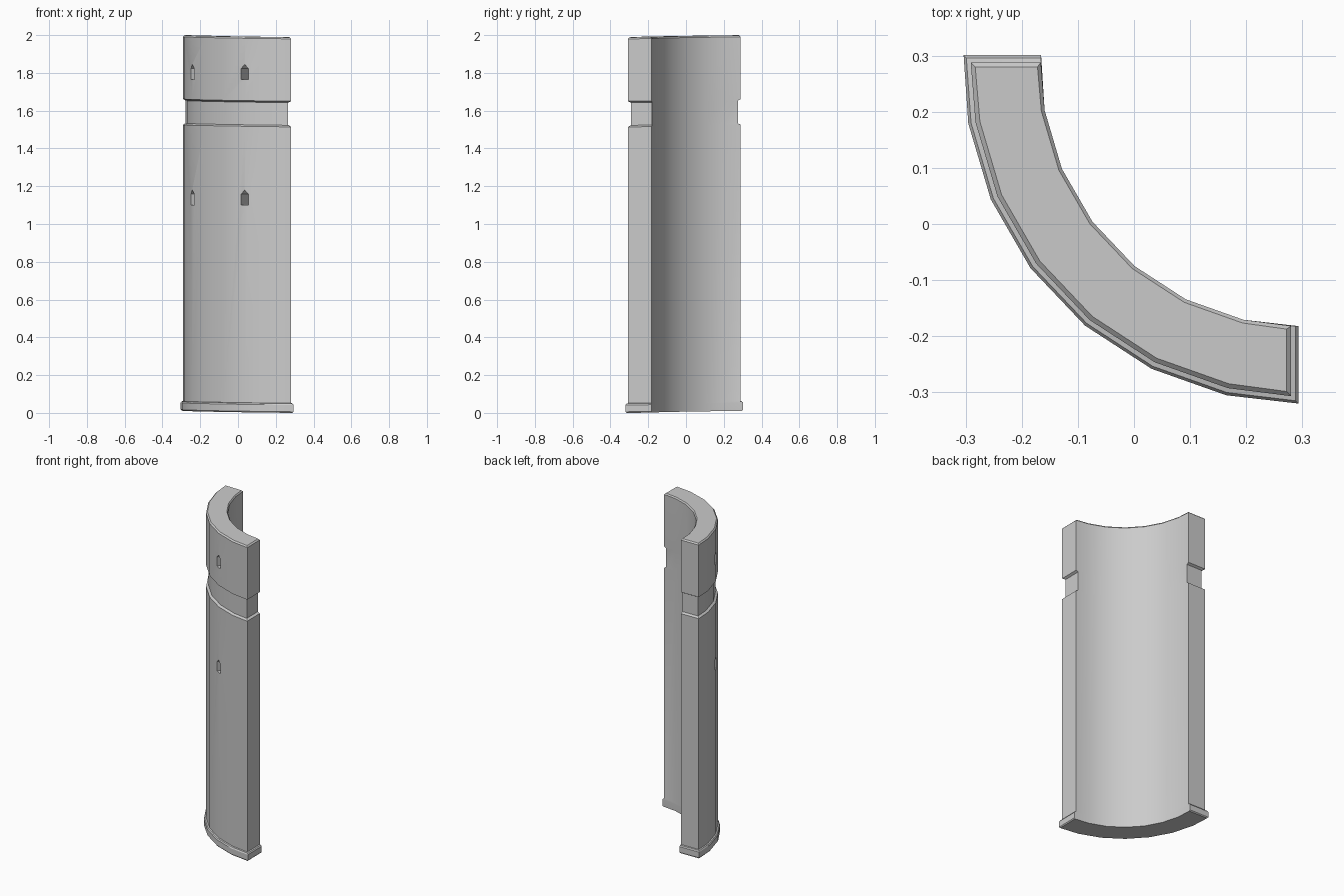
import bpy, bmesh
from math import sin, cos, radians, sqrt
from mathutils import Vector

cube = bpy.data.objects.get("Cube")
if cube:
    bpy.data.objects.remove(cube, do_unlink=True)

CX, CY = 0.297, 0.281          # axis of the curved wall
OUTER, INNER = 0.588, 0.463    # wall radii
END_X, END_Y = 0.28, 0.288     # flat end planes
ANGLES = [9.75 + 13.5 * k for k in range(6)]

stone = bpy.data.materials.new("grey stone")
stone.use_nodes = True
stone.diffuse_color = (0.6, 0.6, 0.6, 1)
stone.node_tree.nodes["Principled BSDF"].inputs["Base Color"].default_value = (0.6, 0.6, 0.6, 1)


def arc(r, grow):
    """Faceted quarter arc whose tips lie on the flat end planes."""
    ex, ey = END_X + grow, END_Y + grow
    pts = [(CX - sqrt(r * r - (ey - CY) ** 2), ey)]
    pts += [(CX - r * cos(radians(a)), CY - r * sin(radians(a))) for a in ANGLES]
    return pts + [(ex, CY - sqrt(r * r - (ex - CX) ** 2))]


def make_object(name, bm):
    bmesh.ops.recalc_face_normals(bm, faces=bm.faces)
    mesh = bpy.data.meshes.new(name)
    bm.to_mesh(mesh)
    bm.free()
    mesh.materials.append(stone)
    obj = bpy.data.objects.new(name, mesh)
    bpy.context.collection.objects.link(obj)
    return obj


def loft(bm, rings):
    loops = [[bm.verts.new(p) for p in ring] for ring in rings]
    n = len(loops[0])
    for a, b in zip(loops, loops[1:]):
        for i in range(n):
            j = (i + 1) % n
            bm.faces.new((a[i], a[j], b[j], b[i]))
    bm.faces.new(loops[0])
    bm.faces.new(loops[-1])


# Wall: height, outward step, inner rim bevel (plinth, shaft, neck, top band)
PROFILE = [(0.006, 0.008, 0), (0.012, 0.013, 0), (0.048, 0.013, 0), (0.055, 0.008, 0),
           (0.057, 0, 0), (1.52, 0, 0), (1.528, -0.014, 0), (1.648, -0.014, 0),
           (1.656, 0, 0), (1.986, 0, 0), (1.994, -0.008, 0.006)]
rings = []
for z, step, rim in PROFILE:
    outline = arc(OUTER + step, step) + arc(INNER + rim, step)[::-1]
    rings.append([(x, y, z - 0.01 * x + 0.01 * y) for x, y in outline])
bm = bmesh.new()
loft(bm, rings)
wall = make_object("curved_tower_wall", bm)

# Pointed window recesses, cut deep into the outer face
WINDOW = [(-0.021, 0), (0.021, 0), (0.021, 0.058), (0, 0.08), (-0.021, 0.058)]
bm = bmesh.new()
for angle in (23.5, 63.5):
    a = radians(angle)
    normal = Vector((-cos(a), -sin(a), 0))
    side = Vector((sin(a), -cos(a), 0))
    for sill in (1.1, 1.765):
        loft(bm, [[Vector((CX, CY, sill + h)) + normal * r + side * s for s, h in WINDOW]
                  for r in (0.5, 0.64)])
cutter = make_object("window_cutter", bm)
cutter.hide_render = True

bpy.ops.object.select_all(action='DESELECT')
wall.select_set(True)
bpy.context.view_layer.objects.active = wall
cut = wall.modifiers.new("windows", 'BOOLEAN')
cut.operation = 'DIFFERENCE'
cut.solver = 'EXACT'
cut.object = cutter
bpy.ops.object.modifier_apply(modifier=cut.name)
bpy.data.objects.remove(cutter, do_unlink=True)
bpy.ops.object.shade_smooth_by_angle(angle=radians(30))
